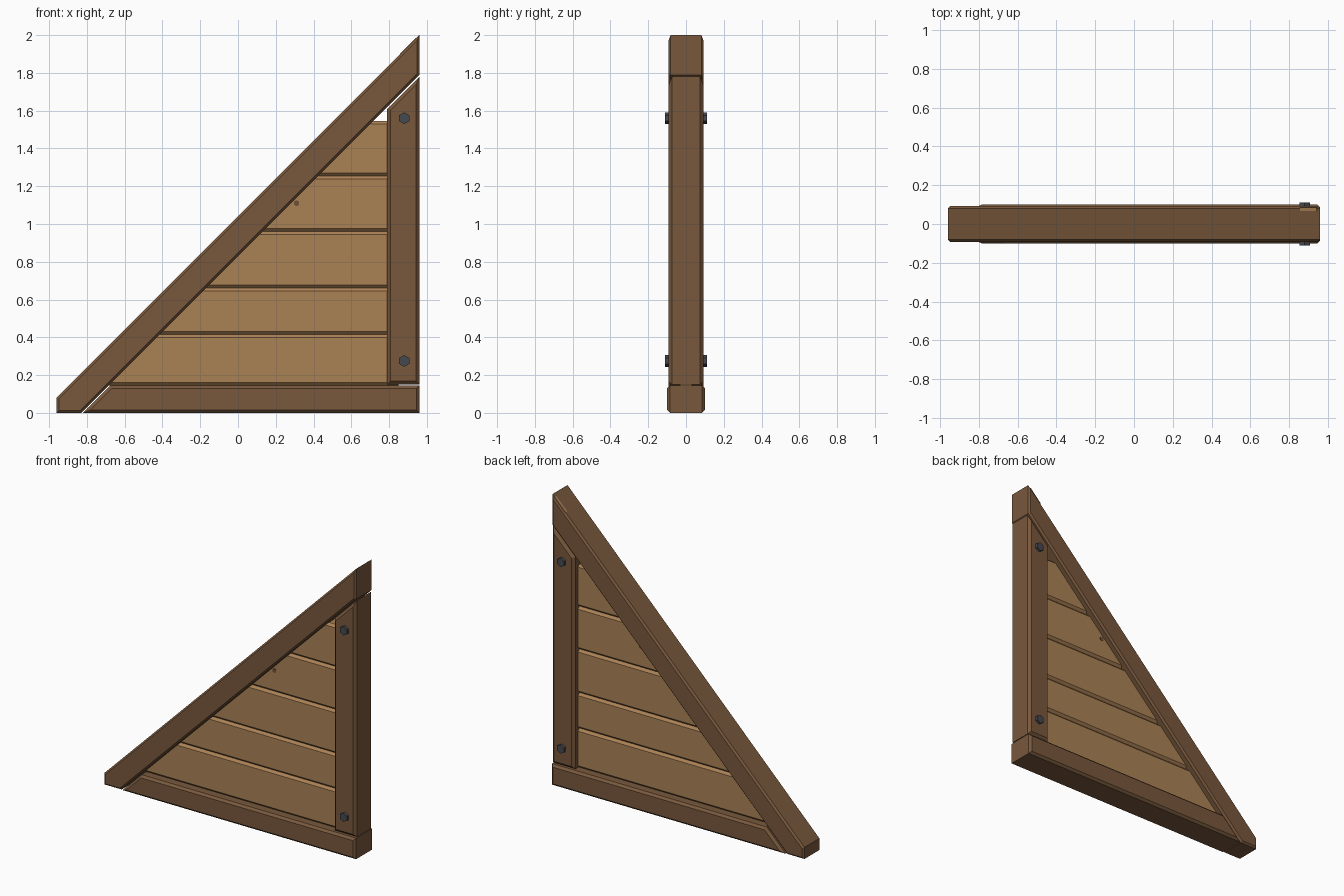
import bpy, bmesh, math
from mathutils import Matrix

cube = bpy.data.objects.get("Cube")
if cube:
    bpy.data.objects.remove(cube, do_unlink=True)


def material(name, color):
    m = bpy.data.materials.new(name)
    m.use_nodes = True
    m.diffuse_color = (*color, 1)
    m.node_tree.nodes["Principled BSDF"].inputs["Base Color"].default_value = (*color, 1)
    return m


FRAME = material("dark brown wood", (0.19, 0.098, 0.046))
PLANK = material("tan wood", (0.40, 0.22, 0.09))
KNOT = material("wood knot", (0.16, 0.08, 0.035))
METAL = material("dark steel", (0.06, 0.065, 0.078))


def finish(name, bm, mat):
    bmesh.ops.recalc_face_normals(bm, faces=bm.faces[:])
    mesh = bpy.data.meshes.new(name)
    bm.to_mesh(mesh)
    bm.free()
    mesh.materials.append(mat)
    obj = bpy.data.objects.new(name, mesh)
    bpy.context.collection.objects.link(obj)
    return obj


def prism(name, outline, y0, y1, mat, chamfer=0):
    """Extrude an x-z outline from y0 to y1 and chamfer the front and back rims."""
    bm = bmesh.new()
    face = bm.faces.new([bm.verts.new((x, y0, z)) for x, z in outline])
    ext = bmesh.ops.extrude_face_region(bm, geom=[face])["geom"]
    for v in ext:
        if isinstance(v, bmesh.types.BMVert):
            v.co.y = y1
    if chamfer:
        rim = [e for e in bm.edges if abs(e.verts[0].co.y - e.verts[1].co.y) < 1e-5]
        bmesh.ops.bevel(bm, geom=rim, offset=chamfer, segments=1, affect='EDGES')
    return finish(name, bm, mat)


def hex_disc(name, x, z, y, radius, depth, mat):
    bm = bmesh.new()
    turn = Matrix.Translation((x, y, z)) @ Matrix.Rotation(math.pi / 2, 4, 'X')
    bmesh.ops.create_cone(bm, cap_ends=True, segments=6, radius1=radius,
                          radius2=radius, depth=depth, matrix=turn)
    return finish(name, bm, mat)


# Frame beams
prism("diagonal_beam", [(-0.96, 0), (-0.83, 0), (0.96, 1.79), (0.96, 2), (-0.96, 0.08)],
      -0.093, 0.093, FRAME, 0.012)
prism("bottom_beam", [(-0.82, 0), (0.96, 0), (0.96, 0.145), (-0.675, 0.145)],
      -0.1, 0.1, FRAME, 0.015)
prism("upright_post", [(0.79, 0.15), (0.96, 0.15), (0.96, 1.78), (0.79, 1.61)],
      -0.092, 0.092, FRAME, 0.018)

# Infill planks, their left ends cut parallel to the diagonal beam
levels = [0.145, 0.415, 0.66, 0.96, 1.255, 1.545]
for i, (low, high) in enumerate(zip(levels, levels[1:])):
    prism(f"plank_{i + 1}", [(low - 0.86, low), (0.85, low), (0.85, high), (high - 0.86, high)],
          -0.047, 0.047, PLANK, 0.016)

# Bolts and a knot on both faces
for side, label in ((-1, "front"), (1, "back")):
    for z, place in ((0.275, "lower"), (1.56, "upper")):
        hex_disc(f"{place}_{label}_bolt", 0.88, z, side * 0.096, 0.031, 0.028, METAL)
    hex_disc(f"{label}_knot", 0.31, 1.11, side * 0.047, 0.016, 0.004, KNOT)

# Worn pale patch at the peak
prism("worn_patch", [(0.86, 1.898), (0.945, 1.983), (0.942, 1.986), (0.857, 1.901)],
      0.066, 0.085, PLANK)
